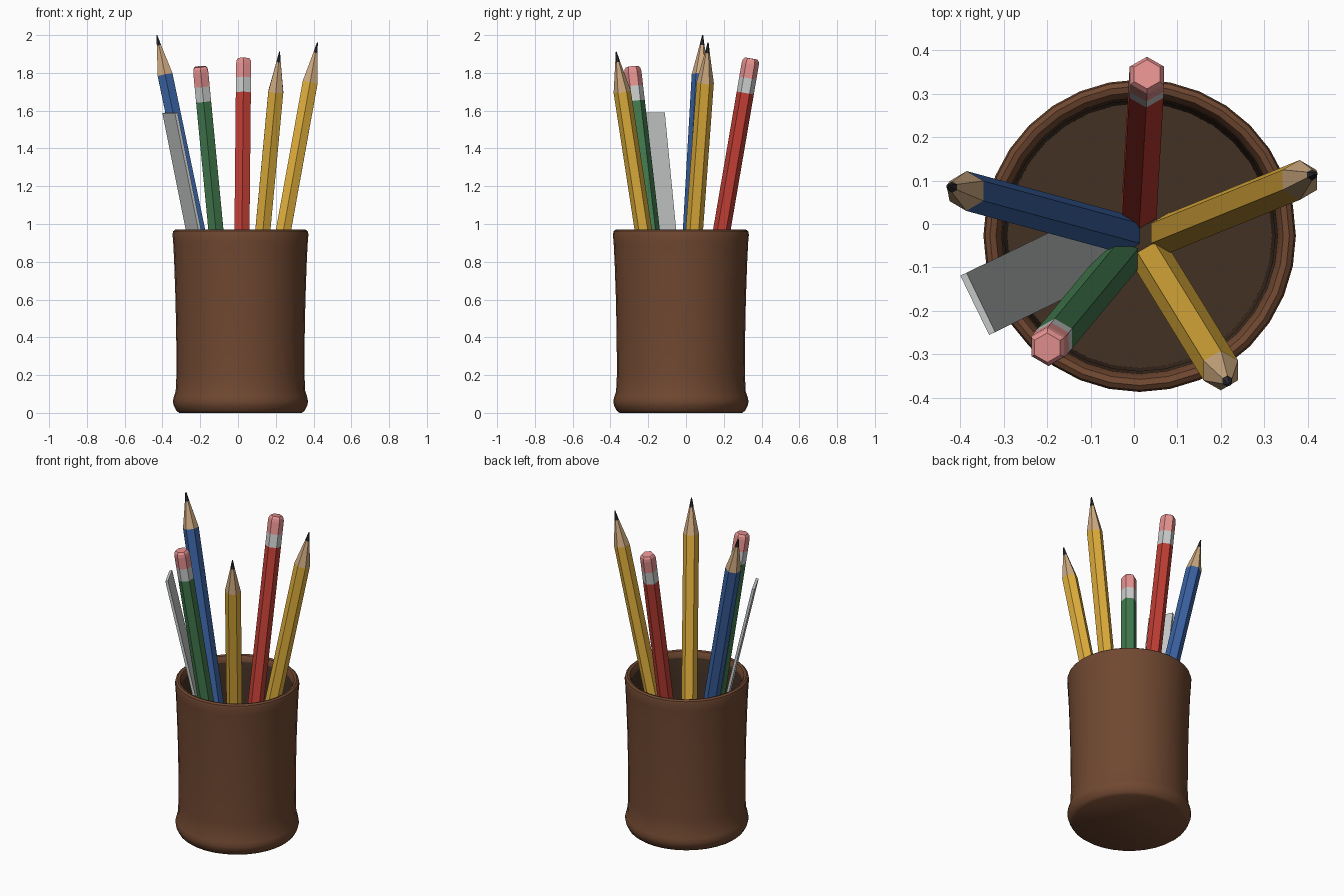
import bpy, bmesh, math
from mathutils import Vector, Matrix

if "Cube" in bpy.data.objects:
    bpy.data.objects.remove(bpy.data.objects["Cube"])


def mat(name, rgb):
    m = bpy.data.materials.new(name)
    lin = [(c / 255 / 12.92) if c < 11 else ((c / 255 + 0.055) / 1.055) ** 2.4 for c in rgb]
    m.diffuse_color = (*lin, 1)
    m.use_nodes = True
    m.node_tree.nodes["Principled BSDF"].inputs["Base Color"].default_value = m.diffuse_color
    return m


BROWN = mat("cup brown", (112, 72, 49))
INNER = mat("dark cup inside", (68, 49, 36))
YELLOW = mat("yellow paint", (224, 175, 60))
RED = mat("red paint", (192, 62, 52))
GREEN = mat("green paint", (66, 122, 78))
BLUE = mat("blue paint", (58, 98, 162))
WOOD = mat("bare wood", (206, 170, 128))
LEAD = mat("graphite", (46, 46, 50))
PINK = mat("pink rubber", (236, 150, 148))
GREY = mat("light grey metal", (202, 204, 204))


def lathe(name, rings, sides, mats, matrix):
    """rings: (radius, z, material of the band above); both ends are capped."""
    bm = bmesh.new()
    loops = []
    for r, z, _ in rings:
        loops.append([bm.verts.new((r * math.sin(2 * math.pi * i / sides),
                                    r * math.cos(2 * math.pi * i / sides), z))
                      for i in range(sides)])
    for k in range(len(rings) - 1):
        a, b = loops[k], loops[k + 1]
        for i in range(sides):
            j = (i + 1) % sides
            bm.faces.new((a[i], a[j], b[j], b[i])).material_index = rings[k][2]
    bm.faces.new(loops[0]).material_index = rings[0][2]
    bm.faces.new(loops[-1]).material_index = rings[-1][2]
    bmesh.ops.recalc_face_normals(bm, faces=bm.faces)
    me = bpy.data.meshes.new(name)
    bm.to_mesh(me)
    bm.free()
    for m in mats:
        me.materials.append(m)
    ob = bpy.data.objects.new(name, me)
    ob.matrix_world = matrix
    bpy.context.collection.objects.link(ob)
    return ob


# cup: outer wall, rounded rim, dark inside and floor
cup = lathe("cup", [
    (0.325, 0.0, 0), (0.34, 0.012, 0), (0.354, 0.04, 0), (0.358, 0.06, 0),
    (0.353, 0.085, 0), (0.343, 0.115, 0), (0.339, 0.2, 0), (0.340, 0.4, 0),
    (0.344, 0.6, 0), (0.351, 0.8, 0), (0.356, 0.9, 0), (0.360, 0.945, 0),
    (0.356, 0.962, 0), (0.345, 0.97, 0), (0.331, 0.966, 0), (0.322, 0.95, 0),
    (0.318, 0.93, 1), (0.312, 0.8, 1), (0.305, 0.06, 1)],
    32, [BROWN, INNER], Matrix.Translation((0.013, -0.027, 0)))
bpy.context.view_layer.objects.active = cup
cup.select_set(True)
bpy.ops.object.shade_smooth_by_angle(angle=math.radians(40))

R = 0.046


def pencil(name, paint, base, top, sharpened):
    base, top = Vector(base), Vector(top)
    d = top - base
    n = d.length
    if sharpened:   # cone of wood with a graphite point
        rings = [(R, 0, 0), (R, n - 0.215, 1), (0.013, n - 0.055, 2), (0.003, n, 2)]
        mats = [paint, WOOD, LEAD]
    else:           # ferrule and eraser
        rings = [(R, 0, 0), (R, n - 0.185, 1), (R, n - 0.105, 2), (R, n - 0.03, 2),
                 (0.043, n - 0.012, 2), (0.034, n, 2)]
        mats = [paint, GREY, PINK]
    rot = Vector((0, 0, 1)).rotation_difference(d).to_matrix().to_4x4()
    lathe(name, rings, 6, mats, Matrix.Translation(base) @ rot)


pencil("blue_pencil", BLUE, (-0.025, -0.022, 0.065), (-0.43, 0.088, 2.0), True)
pencil("yellow_pencil_right", YELLOW, (0.078, -0.022, 0.065), (0.42, 0.117, 1.96), True)
pencil("yellow_pencil_front", YELLOW, (0.047, -0.088, 0.065), (0.22, -0.37, 1.912), True)
pencil("red_pencil", RED, (0.012, 0.035, 0.065), (0.03, 0.345, 1.876), False)
pencil("green_pencil", GREEN, (-0.03, -0.08, 0.065), (-0.2, -0.285, 1.833), False)

# ruler: flat strip leaning against the rim
base, top = Vector((-0.055, -0.036, 0.065)), Vector((-0.36, -0.184, 1.588))
d = top - base
zax = d.normalized()
xax = Vector((-d.y, d.x, 0)).normalized()
yax = zax.cross(xax)
frame = Matrix((xax, yax, zax)).transposed().to_4x4()
frame.translation = (base + top) / 2
bm = bmesh.new()
bmesh.ops.create_cube(bm, size=1)
bmesh.ops.scale(bm, vec=(0.152, 0.016, d.length), verts=bm.verts)
me = bpy.data.meshes.new("ruler")
bm.to_mesh(me)
bm.free()
me.materials.append(GREY)
ruler = bpy.data.objects.new("ruler", me)
ruler.matrix_world = frame
bpy.context.collection.objects.link(ruler)
